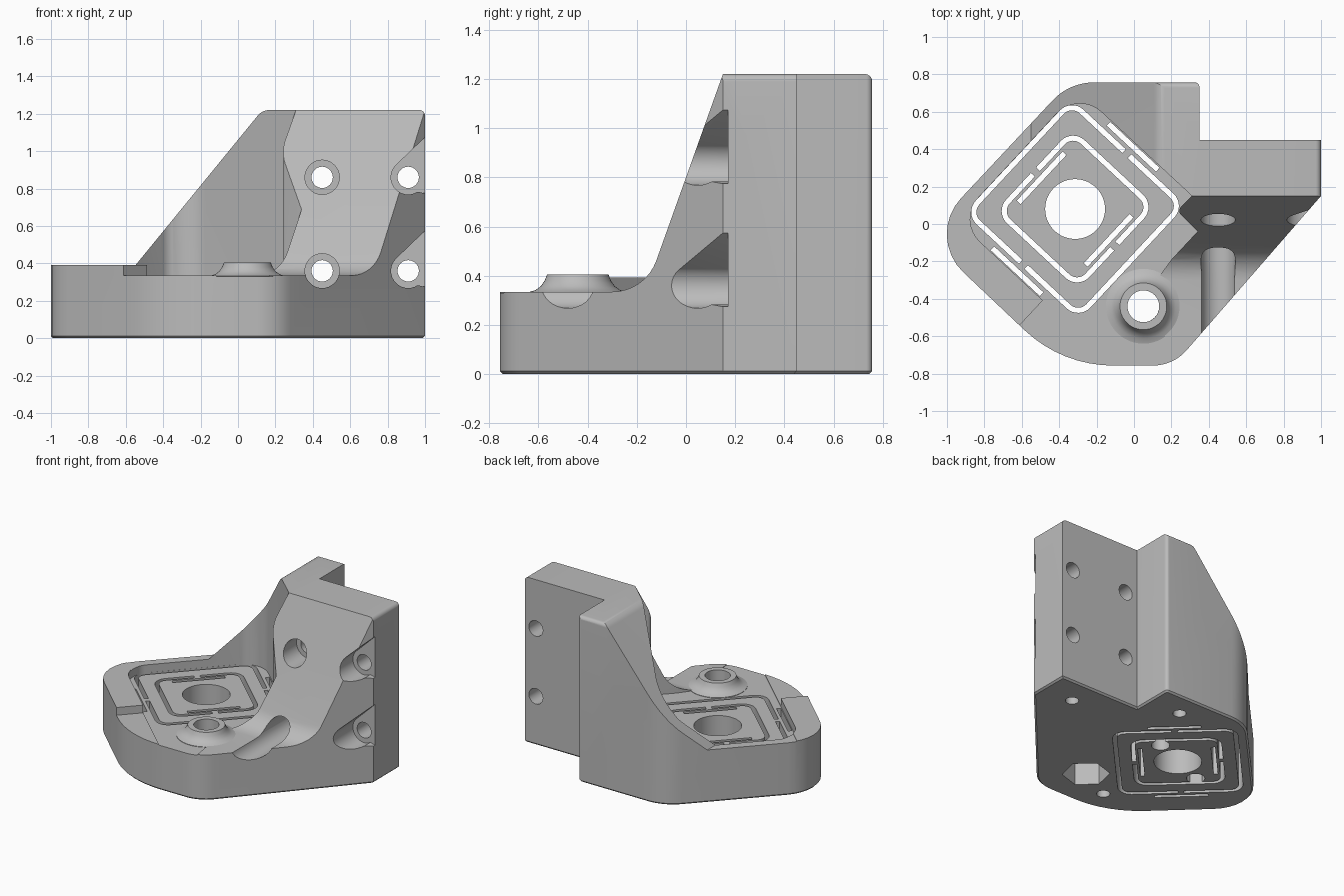
import bpy, bmesh
from math import sin, cos, tan, pi, radians
from mathutils import Vector

if "Cube" in bpy.data.objects:
    bpy.data.objects.remove(bpy.data.objects["Cube"], do_unlink=True)

grey = bpy.data.materials.new("plain grey")
GREY = (0.5, 0.5, 0.5, 1)
grey.use_nodes = True
grey.diffuse_color = GREY
next(n for n in grey.node_tree.nodes if n.type == 'BSDF_PRINCIPLED').inputs["Base Color"].default_value = GREY

# Turned frame of the square platform
TURN, CX, CY = radians(47), -0.315, 0.08


def local(u, v, r=0):
    return (CX + u * cos(TURN) - v * sin(TURN), CY + u * sin(TURN) + v * cos(TURN), r)


def rounded(points, steps=8):
    """Round polygon corners given as (a, b, radius)."""
    out = []
    n = len(points)
    for i, p in enumerate(points):
        r = p[2] if len(p) > 2 else 0
        c = Vector(p[:2])
        if not r:
            out.append(c)
            continue
        d1 = (Vector(points[i - 1][:2]) - c).normalized()
        d2 = (Vector(points[(i + 1) % n][:2]) - c).normalized()
        half = d1.angle(d2) / 2
        centre = c + (d1 + d2).normalized() * (r / sin(half))
        a = c + d1 * (r / tan(half)) - centre
        b = c + d2 * (r / tan(half)) - centre
        sweep = pi - 2 * half
        for k in range(steps + 1):
            t = k / steps
            out.append(centre + (a * sin((1 - t) * sweep) + b * sin(t * sweep)) / sin(sweep))
    return out


def add_object(name, bm):
    bmesh.ops.recalc_face_normals(bm, faces=bm.faces)
    mesh = bpy.data.meshes.new(name)
    bm.to_mesh(mesh)
    bm.free()
    mesh.materials.append(grey)
    ob = bpy.data.objects.new(name, mesh)
    bpy.context.collection.objects.link(ob)
    return ob


def prism(name, points, lo, hi, axis='z', chamfer=0):
    """Extrude a rounded outline along one axis."""
    place = {'x': lambda a, b, t: (t, a, b),
             'y': lambda a, b, t: (a, t, b),
             'z': lambda a, b, t: (a, b, t)}[axis]
    bm = bmesh.new()
    pts = rounded(points)
    ends = [[bm.verts.new(place(p.x, p.y, t)) for p in pts] for t in (lo, hi)]
    n = len(pts)
    bm.faces.new(ends[0])
    bm.faces.new(ends[1])
    for i in range(n):
        j = (i + 1) % n
        bm.faces.new((ends[0][i], ends[0][j], ends[1][j], ends[1][i]))
    bmesh.ops.recalc_face_normals(bm, faces=bm.faces)
    if chamfer:
        rim = [e for e in bm.edges if all(abs(v.co.z - lo) < 1e-5 for v in e.verts)]
        bmesh.ops.bevel(bm, geom=rim, offset=chamfer, segments=1, affect='EDGES')
    return add_object(name, bm)


def circle(a, b, r, n=32, start=0):
    return [(a + r * cos(start + 2 * pi * i / n), b + r * sin(start + 2 * pi * i / n)) for i in range(n)]


def combine(body, tool, operation='DIFFERENCE'):
    mod = body.modifiers.new(tool.name, 'BOOLEAN')
    mod.operation, mod.solver, mod.object = operation, 'EXACT', tool
    bpy.ops.object.select_all(action='DESELECT')
    bpy.context.view_layer.objects.active = body
    body.select_set(True)
    bpy.ops.object.modifier_apply(modifier=mod.name)
    bpy.data.objects.remove(tool, do_unlink=True)


# Side profile: low floor sweeping up into the leaning wall
body = prism("bracket_body", [(-1, -0.1), (-1, 0.335), (-0.166, 0.335, 0.19), (0.15, 1.22),
                              (0.757, 1.22, 0.03), (0.757, -0.1)], -1.3, 1.2, 'x')

# Front profile: sloping left shoulder
combine(body, prism("shoulder_profile", [(-1.2, -0.2), (-1.2, 0.388), (-0.55, 0.388), (0.13, 1.22, 0.08),
                                         (1, 1.22, 0.03), (1, -0.2)], -1.2, 1, 'y'), 'INTERSECT')

# Raised rim on the left
combine(body, prism("rim", [local(-1, -0.207), local(-0.44, -0.207), local(-0.44, 0.7), local(-1, 0.7)],
                    0.1, 0.392), 'UNION')

# Open pocket above the platform
combine(body, prism("pocket", [local(0.475, 0.42, 0.17), (0.31, 0.15), (0.23, 0.07, 0.03), (0.34, -0.04),
                               (0.2, -0.19), (0.12, -0.3), local(-0.475, -1.2), local(-0.475, 0.42, 0.17)],
                    0.33, 1.5))

# Plan outline with a chamfered foot
plan = [(0.35, 0.757, 0.025), (0.35, 0.45), (1, 0.45), (1, 0.15), (0.21, -0.757, 0.24),
        (-0.385, -0.757, 0.69), local(-0.653, 0.486, 0.28), (-0.345, 0.757, 0.3)]
combine(body, prism("outline", plan, 0, 1.4, chamfer=0.012), 'INTERSECT')

# Screw holes through the wall with counterbores
for z in (0.36, 0.86):
    for x in (0.45, 0.91):
        combine(body, prism("screw_hole", circle(x, z, 0.057), -1.2, 0.6, 'y'))
        combine(body, prism("counterbore", circle(x, z, 0.092), -1.2, 0.17, 'y'))
    x = 0.91
    combine(body, prism("side_relief", [(x - 0.065, z + 0.065), (x + 0.2, z + 0.32),
                                        (x + 0.2, z - 0.11), (x + 0.05, z - 0.077), (x, z - 0.091)],
                        -1.2, 0.17, 'y'))

# Split ring slots and the straight flexure slots beside them
WIDTH = 0.028


def c_slot(h, sign, swap):
    big, small, gap = h + WIDTH / 2, h - WIDTH / 2, 0.02
    path = [(big, gap), (big, big, 0.09), (-big, big, 0.09), (-big, gap),
            (-small, gap), (-small, small, 0.06), (small, small, 0.06), (small, gap)]
    pts = []
    for p in path:
        a, b = sign * p[0], sign * p[1]
        if swap:
            a, b = b, a
        pts.append(local(a, b, p[2] if len(p) > 2 else 0))
    combine(body, prism("ring_slot", pts, -0.2, 0.7))


def bar_slot(offset, swap):
    w = WIDTH / 2
    pts = [(offset - w, -0.18), (offset + w, -0.18), (offset + w, 0.18), (offset - w, 0.18)]
    combine(body, prism("bar_slot", [local(b, a) if swap else local(a, b) for a, b in pts], -0.2, 0.42))


for sign in (1, -1):
    c_slot(0.405, sign, False)
    c_slot(0.29, sign, True)
    bar_slot(sign * 0.455, False)
    bar_slot(sign * 0.245, True)

# Centre bore, boss bore and nut pocket
BOSS = (0.05, -0.44)
combine(body, prism("centre_bore", circle(CX, CY, 0.16, 48), -0.2, 0.6))
combine(body, prism("boss_bore", circle(*BOSS, 0.085), -0.2, 0.6))
combine(body, prism("nut_pocket", circle(*BOSS, 0.16, 6, radians(17)), -0.2, 0.18))

# Blind holes underneath
for x, y, r in [(0.75, 0.25, 0.045), (0.09, 0.58, 0.045), (-0.21, -0.57, 0.045),
                (-0.087, 0.172, 0.062), (-0.55, -0.015, 0.062)]:
    combine(body, prism("blind_hole", circle(x, y, r, 24), -0.2, 0.2))

# Flared boss, turned from a ring profile
bm = bmesh.new()
section = [(0.085, 0.3), (0.085, 0.405), (0.125, 0.405), (0.135, 0.38), (0.15, 0.358),
           (0.172, 0.342), (0.2, 0.333), (0.2, 0.3)]
N = 48
rings = [[bm.verts.new((BOSS[0] + r * cos(2 * pi * i / N), BOSS[1] + r * sin(2 * pi * i / N), z))
          for i in range(N)] for r, z in section]
for k, ring in enumerate(rings):
    nxt = rings[(k + 1) % len(rings)]
    for i in range(N):
        j = (i + 1) % N
        bm.faces.new((ring[i], ring[j], nxt[j], nxt[i]))
boss = add_object("screw_boss", bm)

# Smooth curved faces, keep edges sharp
bpy.ops.object.select_all(action='DESELECT')
for ob in (body, boss):
    ob.select_set(True)
bpy.context.view_layer.objects.active = body
bpy.ops.object.shade_smooth_by_angle(angle=radians(30))
